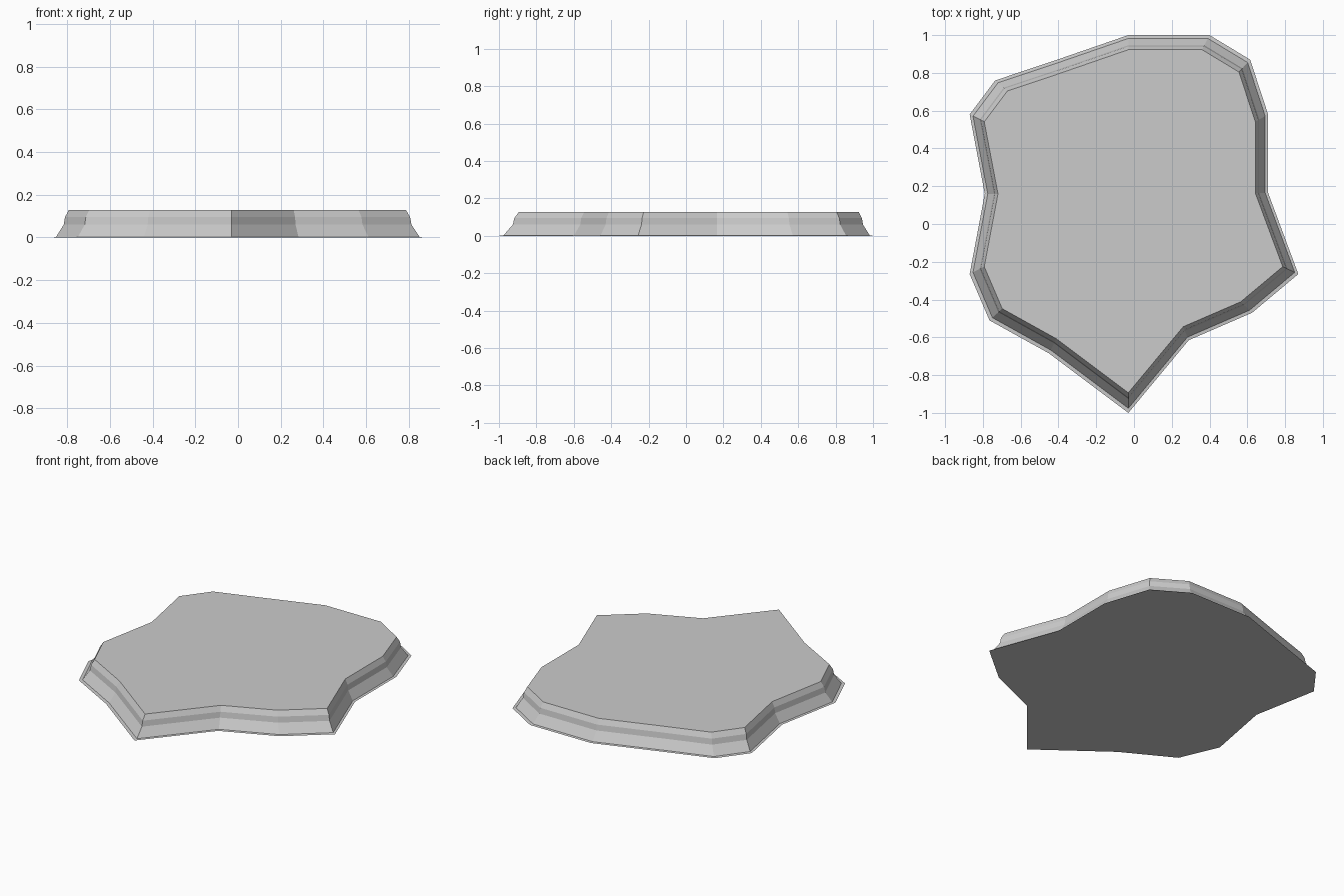
import bpy, bmesh

if "Cube" in bpy.data.objects:
    bpy.data.objects.remove(bpy.data.objects["Cube"])

# Base outline, seen from above
outline = [
    (-0.03, 1.0), (0.40, 1.0), (0.615, 0.87), (0.71, 0.58), (0.71, 0.165),
    (0.87, -0.265), (0.625, -0.47), (0.29, -0.615), (-0.03, -1.0),
    (-0.45, -0.685), (-0.765, -0.51), (-0.87, -0.265), (-0.79, 0.16),
    (-0.87, 0.58), (-0.735, 0.76), (-0.45, 0.855),
]
CENTRE = (-0.03, 0.16)

# Moulded edge: (scale about the centre, height)
profile = [(1.0, 0.0), (0.979, 0.002), (0.936, 0.06), (0.929, 0.095), (0.908, 0.128)]

stone = bpy.data.materials.new("light grey")
stone.diffuse_color = (0.6, 0.6, 0.6, 1.0)
stone.use_nodes = True
stone.node_tree.nodes["Principled BSDF"].inputs["Base Color"].default_value = stone.diffuse_color

# Slab: stacked scaled outlines joined by side faces, capped top and bottom
bm = bmesh.new()
cx, cy = CENTRE
rings = [[bm.verts.new((cx + (x - cx) * s, cy + (y - cy) * s, z)) for x, y in outline]
         for s, z in profile]
n = len(outline)
for low, high in zip(rings, rings[1:]):
    for i in range(n):
        j = (i + 1) % n
        bm.faces.new((low[i], low[j], high[j], high[i]))
bm.faces.new(rings[0])
bm.faces.new(rings[-1])
bmesh.ops.recalc_face_normals(bm, faces=bm.faces)

mesh = bpy.data.meshes.new("stepped_slab")
bm.to_mesh(mesh)
bm.free()
mesh.materials.append(stone)
bpy.context.collection.objects.link(bpy.data.objects.new("stepped_slab", mesh))
